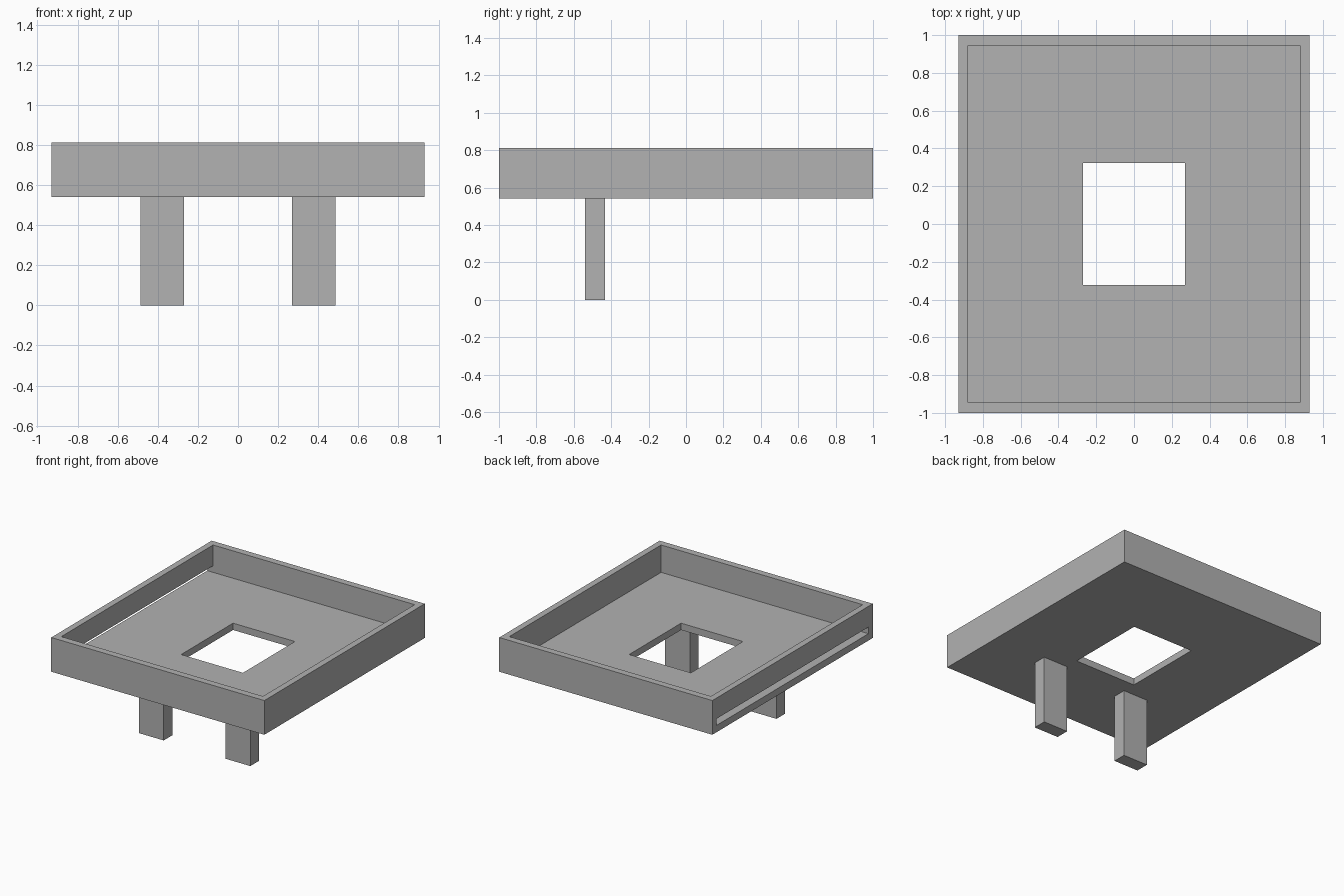
import bpy
from mathutils import Vector

old = bpy.data.objects.get("Cube")
if old:
    bpy.data.objects.remove(old, do_unlink=True)

# Main dimensions
HALF_X, HALF_Y = 0.93, 1.0
IN_X, IN_Y = 0.88, 0.946
BASE, FLOOR, SLOT_TOP, RIM = 0.541, 0.595, 0.647, 0.811

grey = bpy.data.materials.new("grey")
grey.use_nodes = True
colour = (0.445, 0.445, 0.445, 1)
grey.diffuse_color = colour
grey.node_tree.nodes["Principled BSDF"].inputs["Base Color"].default_value = colour


def box(name, low, high):
    """Axis-aligned box between two opposite corners."""
    low, high = Vector(low), Vector(high)
    bpy.ops.mesh.primitive_cube_add(size=1)
    ob = bpy.context.object
    ob.name = name
    for v in ob.data.vertices:
        v.co = (low + high) / 2 + v.co * (high - low)
    ob.data.materials.append(grey)
    return ob


def cut(target, cutter):
    """Subtract the cutter from the target and discard it."""
    cutter.hide_render = True
    mod = target.modifiers.new("cut", 'BOOLEAN')
    mod.operation = 'DIFFERENCE'
    mod.solver = 'EXACT'
    mod.object = cutter
    bpy.context.view_layer.objects.active = target
    bpy.ops.object.modifier_apply(modifier=mod.name)
    bpy.data.objects.remove(cutter, do_unlink=True)


# Open tray with a raised rim
tray = box("tray", (-HALF_X, -HALF_Y, BASE), (HALF_X, HALF_Y, RIM))
cut(tray, box("cavity", (-IN_X, -IN_Y, FLOOR), (IN_X, IN_Y, 1)))

# Rectangular opening through the floor
cut(tray, box("floor_opening", (-0.27, -0.324, 0.4), (0.27, 0.324, 0.7)))

# Long slot at floor level through one side wall
cut(tray, box("side_slot", (-1, -IN_Y, FLOOR), (-0.8, IN_Y, SLOT_TOP)))

# Two flat legs near the front
for side, name in ((-1, "right_leg"), (1, "left_leg")):
    x = side * 0.378
    box(name, (x - 0.108, -0.541, 0), (x + 0.108, -0.434, BASE))
